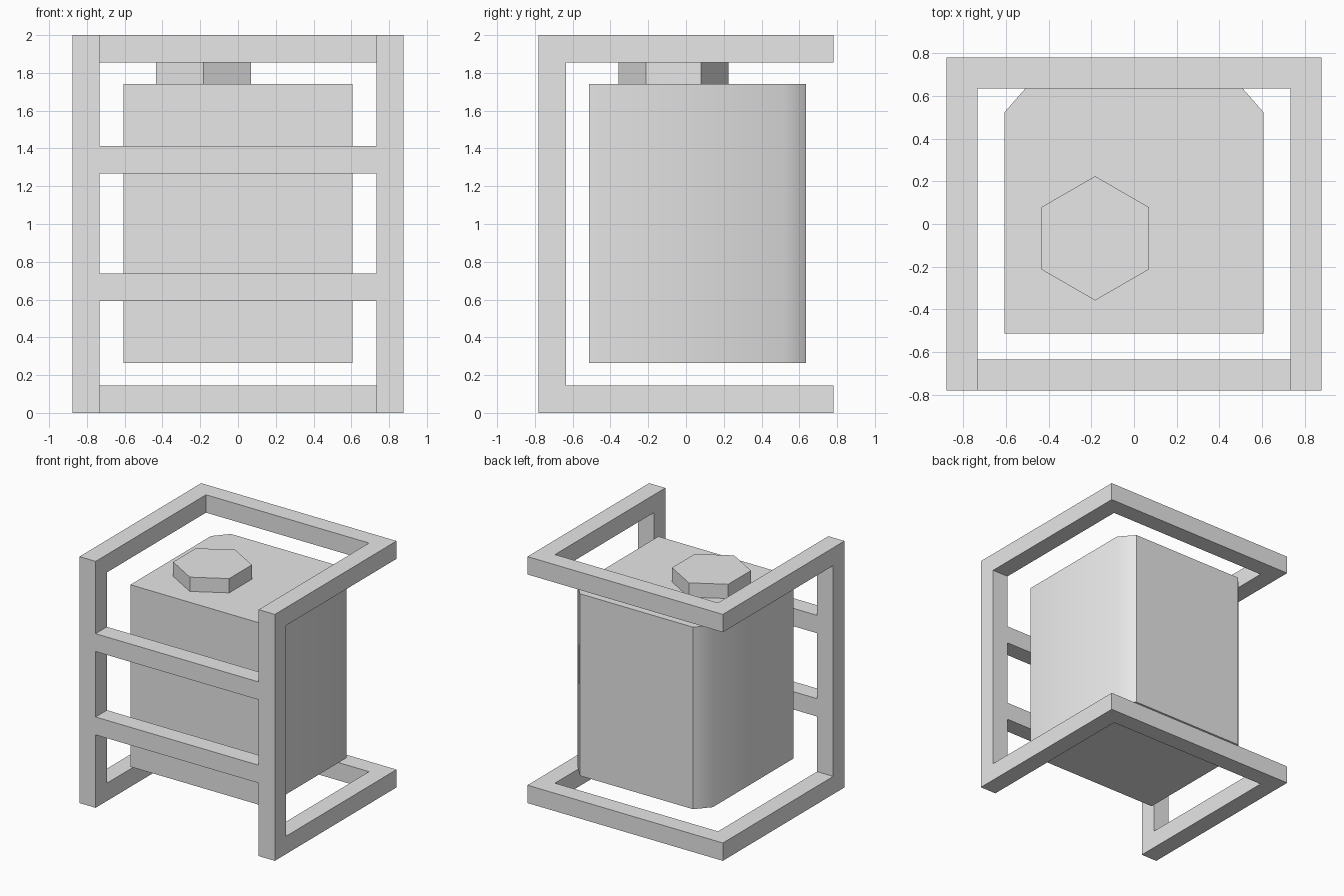
import bpy
import bmesh
import math

cube = bpy.data.objects.get("Cube")
if cube:
    bpy.data.objects.remove(cube, do_unlink=True)

grey = bpy.data.materials.new("plain_grey")
grey.use_nodes = True
grey.diffuse_color = (0.8, 0.8, 0.8, 1)
grey.node_tree.nodes["Principled BSDF"].inputs["Base Color"].default_value = (0.8, 0.8, 0.8, 1)

# Overall frame half-sizes, height and bar thickness
HX, HY, TOP, BAR = 0.877, 0.78, 2.0, 0.145
IX, IY = HX - BAR, HY - BAR


def prism(name, outline, z0, z1):
    """Extrude a counter-clockwise plan outline from z0 up to z1."""
    bm = bmesh.new()
    base = bm.faces.new([bm.verts.new((x, y, z0)) for x, y in outline])
    result = bmesh.ops.extrude_face_region(bm, geom=[base], use_keep_orig=True)
    for item in result["geom"]:
        if isinstance(item, bmesh.types.BMVert):
            item.co.z = z1
    bmesh.ops.recalc_face_normals(bm, faces=bm.faces[:])
    mesh = bpy.data.meshes.new(name)
    bm.to_mesh(mesh)
    bm.free()
    mesh.materials.append(grey)
    obj = bpy.data.objects.new(name, mesh)
    bpy.context.collection.objects.link(obj)
    return obj


def rect(x0, x1, y0, y1):
    return [(x0, y0), (x1, y0), (x1, y1), (x0, y1)]


# Top and bottom hoops, open towards the front
hoop = [(-HX, -HY), (-IX, -HY), (-IX, IY), (IX, IY),
        (IX, -HY), (HX, -HY), (HX, HY), (-HX, HY)]
prism("bottom_hoop", hoop, 0, BAR)
prism("top_hoop", hoop, TOP - BAR, TOP)

# Front posts between the hoops
for name, x0, x1 in (("right_post", -HX, -IX), ("left_post", IX, HX)):
    prism(name, rect(x0, x1, -HY, -IY), BAR, TOP - BAR)

# Front rails between the posts
for name, z in (("lower_rail", 0.592), ("upper_rail", 1.268)):
    prism(name, rect(-IX, IX, -HY, -IY), z, z + BAR)

# Tank with chamfered rear corners
W, FRONT, BACK = 0.607, -0.513, IY
tank = prism("tank", [(-W, FRONT), (W, FRONT), (W, 0.522), (0.508, BACK),
                      (-0.508, BACK), (-W, 0.522)], 0.265, 1.742)
bpy.ops.object.select_all(action="DESELECT")
tank.select_set(True)
bpy.context.view_layer.objects.active = tank
bpy.ops.object.shade_smooth_by_angle(angle=math.radians(45))

# Hexagonal filler cap
R = 0.291
cap = [(-0.182 + R * math.cos(a), -0.067 + R * math.sin(a))
       for a in (math.radians(30 + 60 * i) for i in range(6))]
prism("filler_cap", cap, 1.742, TOP - BAR + 0.003)
